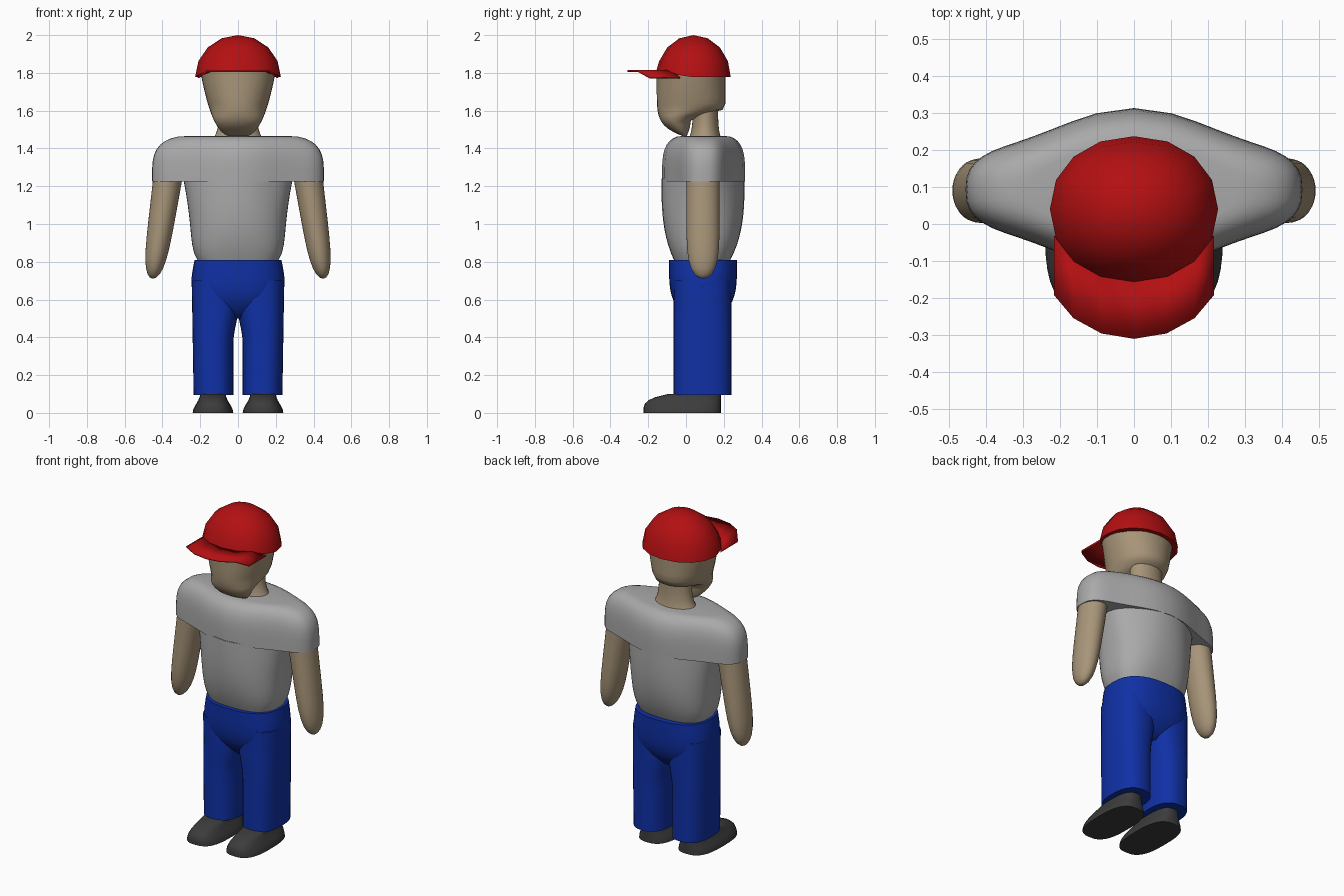
import bpy, bmesh
from math import cos, sin, pi, radians, copysign, sqrt

if "Cube" in bpy.data.objects:
    bpy.data.objects.remove(bpy.data.objects["Cube"])


def material(name, *rgb):
    mat = bpy.data.materials.new(name)
    mat.use_nodes = True
    mat.diffuse_color = (*rgb, 1)
    shader = mat.node_tree.nodes["Principled BSDF"]
    shader.inputs["Base Color"].default_value = (*rgb, 1)
    shader.inputs["Roughness"].default_value = 0.8
    return mat


red = material("cap red", 0.45, 0.005, 0.006)
blue = material("trouser blue", 0.005, 0.03, 0.38)
tan = material("skin tan", 0.39, 0.3, 0.19)
grey = material("shirt grey", 0.4, 0.4, 0.4)
charcoal = material("shoe charcoal", 0.045, 0.045, 0.045)


# Profile rules, all running from the bottom (t = 0) to the top (t = 1)
def ease(t):
    t = min(1, max(0, t))
    return t * t * (3 - 2 * t)


def settle(t, sharpness):
    """Rise quickly from nought and level off at one."""
    return 1 - (1 - t) ** sharpness


def curl(t):
    """Stay near one, then roll over to nought."""
    return sqrt(max(0, 1 - t ** 4))


def circle(t):
    return sqrt(max(0, 1 - t * t))


def even(t):
    return t


def dense_top(t):
    return sin(t * pi / 2)


def dense_bottom(t):
    return t * t


def rounded(value, squareness):
    return copysign(abs(value) ** (2 / squareness), value)


def finish(bm, name, mat, angle):
    bmesh.ops.remove_doubles(bm, verts=bm.verts, dist=0.0001)
    bmesh.ops.recalc_face_normals(bm, faces=bm.faces)
    mesh = bpy.data.meshes.new(name)
    bm.to_mesh(mesh)
    bm.free()
    mesh.materials.append(mat)
    part = bpy.data.objects.new(name, mesh)
    bpy.context.collection.objects.link(part)
    bpy.ops.object.select_all(action='DESELECT')
    part.select_set(True)
    bpy.context.view_layer.objects.active = part
    bpy.ops.object.shade_smooth_by_angle(angle=radians(angle))
    return part


def loft(name, mat, bottom, top, outer, front, back, inner=None, side=1, steps=10,
         sides=32, squareness=2.5, spacing=even, bulge=None, adjust=None):
    """Skin horizontal rings whose four extents are rules of height."""
    bm = bmesh.new()
    rings = []
    for step in range(steps + 1):
        t = spacing(step / steps)
        x_far, x_near = outer(t), inner(t) if inner else -outer(t)
        y_front, y_back = front(t), back(t)
        ring = []
        for i in range(sides):
            a = 2 * pi * i / sides
            across, along = rounded(cos(a), squareness), rounded(sin(a), squareness)
            x = (x_far + x_near) / 2 + across * (x_far - x_near) / 2
            y = (y_front + y_back) / 2 + along * (y_back - y_front) / 2
            if bulge and abs(x) < 0.36:
                y += along * bulge(t) * (1 + cos(pi * x / 0.36)) / 2
            z = bottom + t * (top - bottom)
            if adjust:
                z += adjust(t, y)
            ring.append(bm.verts.new((side * x, y, z)))
        rings.append(ring)
    for low, high in zip(rings, rings[1:]):
        for i in range(sides):
            bm.faces.new((low[i - 1], low[i], high[i], high[i - 1]))
    bm.faces.new(rings[0])
    bm.faces.new(rings[-1])
    return finish(bm, name, mat, 55)


# Head with a tapered jaw, and a neck that flares into the collar
loft("head", tan, 1.46, 1.81, steps=14, squareness=2.1, spacing=dense_bottom,
     outer=lambda t: 0.2 * t ** 0.33,
     front=lambda t: -0.155 * settle(t, 7),
     back=lambda t: 0.03 * settle(t, 7) + 0.18 * ease((t - 0.25) / 0.2))
loft("neck", tan, 1.44, 1.64, squareness=2,
     outer=lambda t: 0.14 - 0.04 * settle(t, 4),
     front=lambda t: 0.01 + 0.025 * settle(t, 4),
     back=lambda t: 0.19 - 0.02 * settle(t, 4))

# Cap dome, its rim raised over the forehead
loft("cap_dome", red, 1.777, 2, steps=4, sides=16, squareness=2.1, spacing=dense_top,
     outer=lambda t: 0.227 * circle(t),
     front=lambda t: 0.04 - 0.197 * circle(t),
     back=lambda t: 0.04 + 0.197 * circle(t),
     adjust=lambda t, y: 0.035 * ease(-10 * y) if t == 0 else 0)

# Cap brim: flat in the middle, folded down at both sides
bm = bmesh.new()
columns = []
for i in range(1, 8):
    a = pi * i / 8
    z = 1.775 if i in (1, 7) else 1.81
    columns.append([bm.verts.new((0.23 * cos(a), y - 0.19 * sin(a), z))
                    for y in (-0.12, 0.04)])
for (front_a, back_a), (front_b, back_b) in zip(columns, columns[1:]):
    bm.faces.new((front_a, back_a, back_b, front_b))
brim = finish(bm, "cap_brim", red, 20)
thickness = brim.modifiers.new("thickness", 'SOLIDIFY')
thickness.thickness = 0.01
thickness.offset = 0

# Shirt trunk, then the yoke and sleeves rounding over the shoulders
loft("shirt_trunk", grey, 0.8, 1.24, sides=48, squareness=2.7,
     outer=lambda t: 0.21 + 0.035 * settle(t, 9) + 0.045 * t * t,
     front=lambda t: -0.06 - 0.07 * settle(t, 3) + 0.07 * t,
     back=lambda t: 0.23 + 0.08 * settle(t, 3) - 0.07 * t,
     bulge=lambda t: 0.07 * t)
loft("shirt_shoulders", grey, 1.225, 1.465, sides=48, squareness=2.7, spacing=dense_top,
     outer=lambda t: 0.28 + 0.175 * curl(t),
     front=lambda t: 0.013 - 0.07 * curl(t),
     back=lambda t: 0.173 + 0.07 * curl(t),
     bulge=lambda t: 0.04 + 0.03 * curl(t))

# Trouser seat and waist
loft("trouser_hips", blue, 0.5, 0.81,
     outer=lambda t: 0.13 + 0.1 * settle(t, 4) + 0.02 * sin(pi * t),
     front=lambda t: 0.01 - 0.1 * settle(t, 4),
     back=lambda t: 0.17 + 0.1 * settle(t, 4))


# Arm thickness, closing to a round tip at the hand
def tip(t):
    return sqrt(settle(t, 8))


for side, tag in ((1, "left"), (-1, "right")):
    # Trouser leg, widening inward to meet its twin at the crotch
    loft(tag + "_trouser_leg", blue, 0.095, 0.7, side=side, steps=14,
         outer=lambda t: 0.235 + 0.01 * t,
         inner=lambda t: 0.025 - 0.03 * ease((t - 0.45) / 0.35),
         front=lambda t: -0.065,
         back=lambda t: 0.24)
    # Bare arm leaning out from the sleeve
    loft(tag + "_arm", tan, 0.71, 1.32, side=side, squareness=2, spacing=dense_bottom,
         outer=lambda t: 0.45 - 0.09 * t + tip(t) * (0.06 + 0.02 * t),
         inner=lambda t: 0.45 - 0.09 * t - tip(t) * (0.06 + 0.02 * t),
         front=lambda t: 0.09 - 0.088 * tip(t),
         back=lambda t: 0.09 + 0.088 * tip(t))
    # Shoe, wide at the sole and sloping up from the toe
    loft(tag + "_shoe", charcoal, 0, 0.1, side=side, steps=6, squareness=2.8,
         outer=lambda t: 0.24 - 0.04 * ease(t),
         inner=lambda t: 0.025 + 0.04 * ease(t),
         front=lambda t: -0.225 + 0.13 * t ** 4,
         back=lambda t: 0.185)
